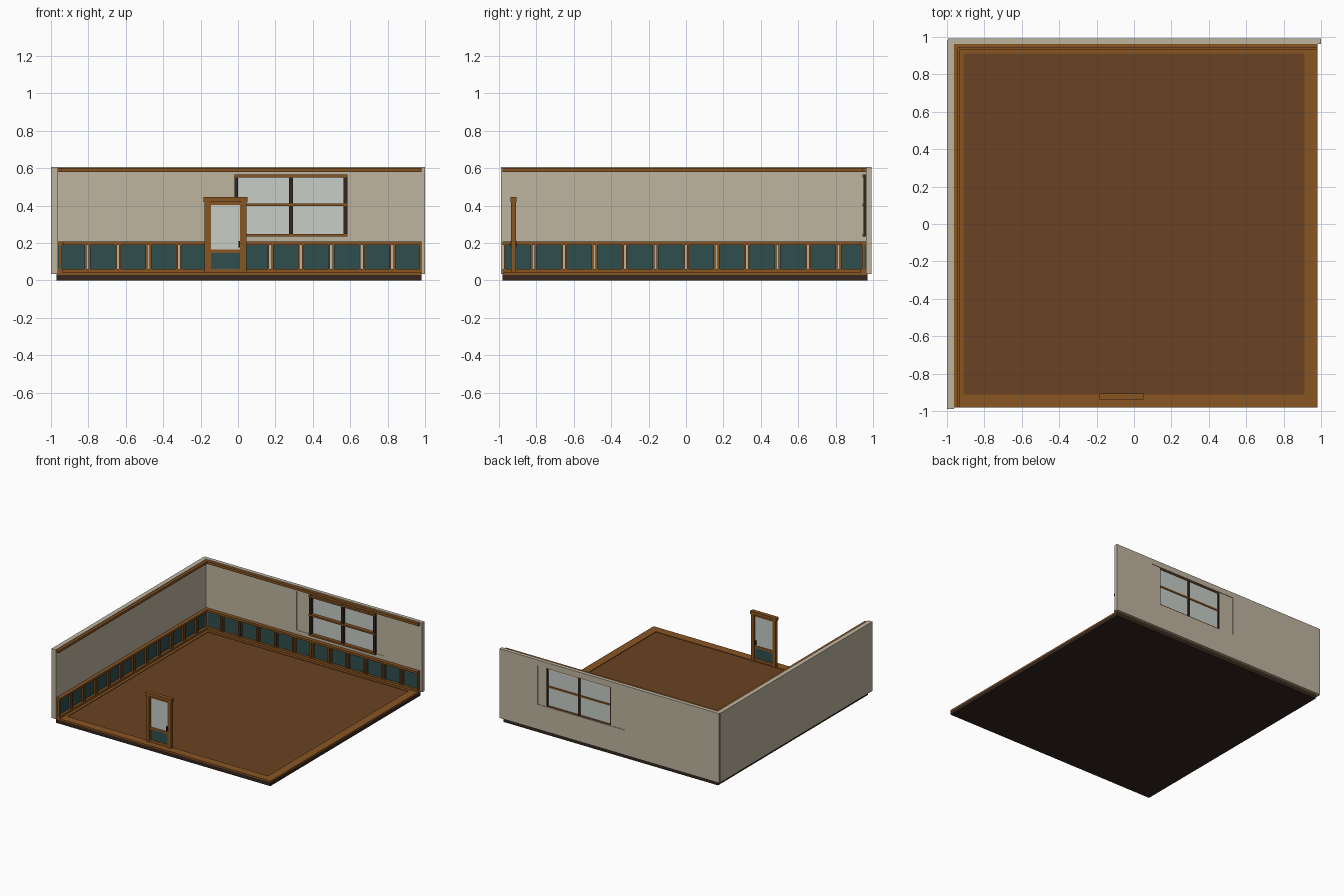
import bpy
import bmesh
from mathutils import Matrix, Vector

cube = bpy.data.objects.get("Cube")
if cube:
    bpy.data.objects.remove(cube, do_unlink=True)


def material(name, rgb):
    m = bpy.data.materials.new(name)
    m.use_nodes = True
    color = (*rgb, 1)
    m.diffuse_color = color
    m.node_tree.nodes["Principled BSDF"].inputs["Base Color"].default_value = color
    return m


PLASTER = material("plaster", (0.52, 0.46, 0.35))
WOOD = material("oak trim", (0.25, 0.09, 0.016))
FLOOR = material("floor boards", (0.144, 0.055, 0.016))
DARK = material("dark base", (0.034, 0.019, 0.013))
TEAL = material("teal panel", (0.028, 0.076, 0.076))
GLASS = material("pale glass", (0.57, 0.61, 0.57))


def boxes(name, mat, *spans):
    """One object of boxes, each span being ((x0, x1), (y0, y1), (z0, z1))."""
    bm = bmesh.new()
    for span in spans:
        lo, hi = (Vector(c) for c in zip(*span))
        place = Matrix.Translation((lo + hi) / 2) @ Matrix.Diagonal((*(hi - lo), 1))
        bmesh.ops.create_cube(bm, size=1, matrix=place)
    mesh = bpy.data.meshes.new(name)
    bm.to_mesh(mesh)
    bm.free()
    mesh.materials.append(mat)
    ob = bpy.data.objects.new(name, mesh)
    bpy.context.collection.objects.link(ob)
    return ob


# Floor slab, boards and raised border
X, Y = (-0.97, 0.98), (-0.98, 0.97)
IN = 0.912
boxes("floor_slab", DARK, (X, Y, (0, 0.03)))
boxes("floor_boards", FLOOR, ((-IN, IN), (-IN, IN), (0.03, 0.036)))
edge = (0.03, 0.041)
boxes("floor_border", WOOD,
      (X, (Y[0], -IN), edge), (X, (IN, Y[1]), edge),
      ((X[0], -IN), (-IN, IN), edge), ((IN, X[1]), (-IN, IN), edge))

# Walls, with the back wall built around the window bay
LOW, TOP = 0.035, 0.605
BAY_X, BAY_Z = (-0.14, 0.655), (0.24, 0.56)
WIN_X, WIN_Z = (-0.02, 0.585), (0.235, 0.565)
BACK = (0.962, 0.993)
boxes("side_wall", PLASTER, ((-1, -0.963), (-0.99, 0.98), (LOW, TOP)))
boxes("back_wall", PLASTER,
      ((-0.995, BAY_X[0]), BACK, (LOW, TOP)),
      ((BAY_X[0], 1), (0.962, 0.992), (LOW, BAY_Z[0])),
      ((BAY_X[0], 1), (0.962, 0.992), (BAY_Z[1], TOP)),
      ((BAY_X[1], 1), (0.962, 0.992), BAY_Z))
boxes("window_bay_infill", PLASTER,
      ((BAY_X[0], WIN_X[0] + 0.01), (0.965, 0.988), BAY_Z),
      ((WIN_X[1] - 0.01, BAY_X[1]), (0.965, 0.988), BAY_Z))

# Window
boxes("window_glass", GLASS, (WIN_X, (0.972, 0.978), BAY_Z))
W = 0.02
boxes("window_stiles", DARK,
      *[((x - W / 2, x + W / 2), (0.948, 0.984), WIN_Z) for x in (-0.01, 0.283, 0.575)])
boxes("window_rails", WOOD,
      *[(WIN_X, (0.944, 0.984), (z - 0.007, z + 0.007)) for z in (0.242, 0.405, 0.558)])

# Wainscot and crown moulding, laid out along x or along y
PITCH = 0.163


def trim(name, along_x, start, end, face, offset):
    def span(a, b, near, far, z):
        # near and far are distances from the wall into the room
        if along_x:
            return ((a, b), (face - far, face - near), z)
        return ((a, b)[0:2] and (face + near, face + far), (a, b), z)

    boxes(name + "_rails", WOOD,
          span(start, end, 0, 0.03, (0.19, 0.207)),
          span(start, end, 0, 0.028, (0.036, 0.06)),
          span(start, end, 0, 0.022, (0.58, 0.6)))
    panels, stiles = [], []
    for k in range(-6, 6):
        a = max(offset + k * PITCH + 0.006, start)
        b = min(offset + (k + 1) * PITCH - 0.006, end)
        panels.append(span(a, b, 0, 0.008, (0.05, 0.2)))
        stiles.append(span(a, a + 0.01, 0, 0.022, (0.05, 0.2)))
        stiles.append(span(b - 0.01, b, 0, 0.022, (0.05, 0.2)))
    boxes(name + "_panels", TEAL, *panels)
    boxes(name + "_stiles", WOOD, *stiles)


trim("back_wainscot", True, -0.963, 0.98, 0.962, 0.01)
trim("side_wainscot", False, -0.98, 0.962, -0.963, 0)

# Freestanding front door
C = -0.067
DY = (-0.935, -0.908)
LEAF = (-0.928, -0.915)
boxes("door_frame", WOOD,
      ((C - 0.118, C + 0.118), (-0.938, -0.905), (0.42, 0.445)),
      *[((C + s - 0.013, C + s + 0.013), DY, (0.036, 0.42)) for s in (-0.099, 0.099)])
boxes("door_leaf", WOOD,
      *[((C - 0.086, C + 0.086), LEAF, z)
        for z in ((0.04, 0.062), (0.147, 0.166), (0.404, 0.42))],
      *[((C + s - 0.006, C + s + 0.006), LEAF, (0.04, 0.42)) for s in (-0.083, 0.083)])
boxes("door_glass", GLASS, ((C - 0.08, C + 0.08), (-0.924, -0.919), (0.16, 0.41)))
boxes("door_kick_panel", TEAL, ((C - 0.08, C + 0.08), (-0.925, -0.918), (0.05, 0.155)))
boxes("door_handle", DARK, ((0.002, 0.012), (-0.938, -0.905), (0.175, 0.21)))
